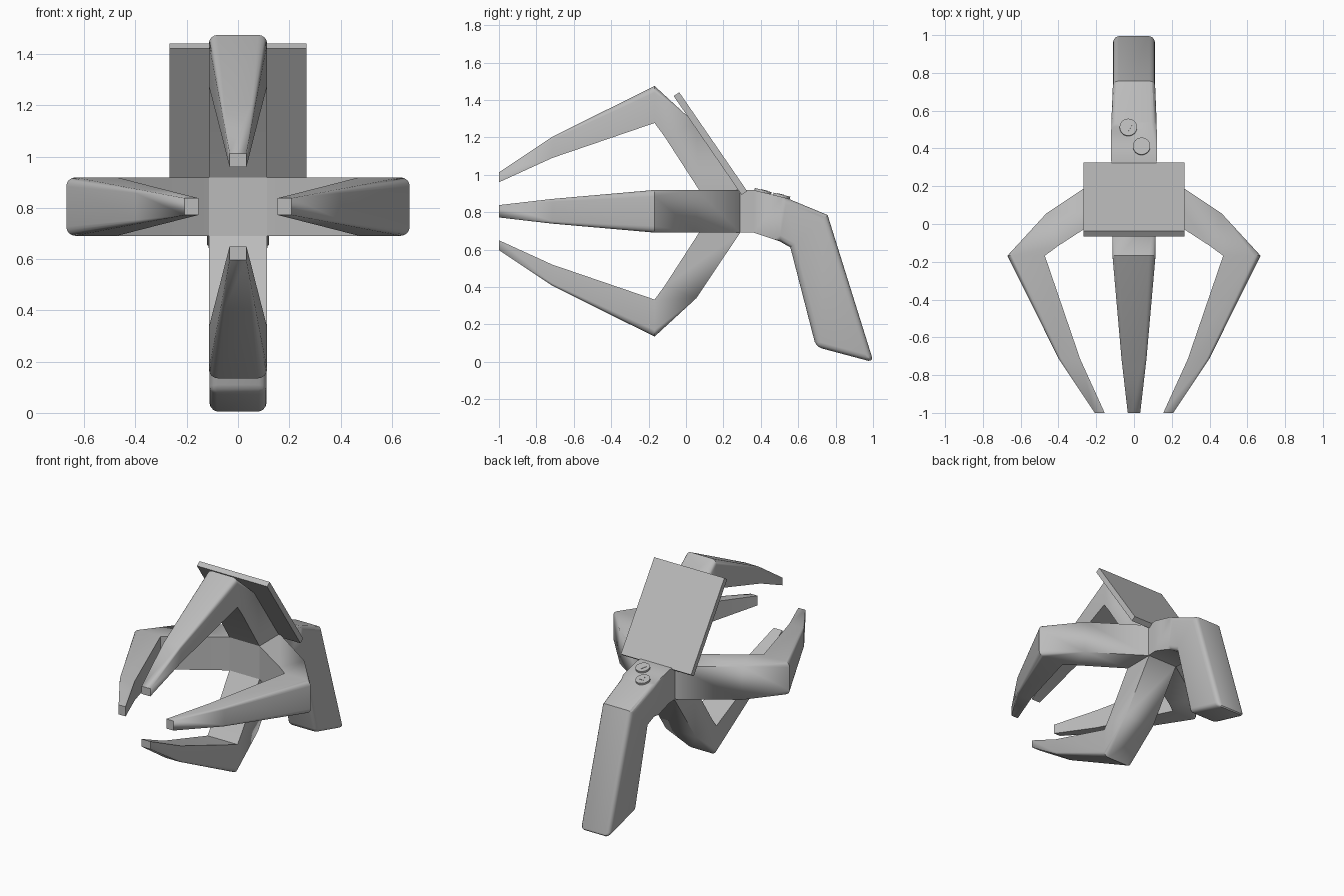
import bpy, bmesh, math
from mathutils import Vector, Matrix

if "Cube" in bpy.data.objects:
    bpy.data.objects.remove(bpy.data.objects["Cube"])

AXIS_Z = 0.805   # height of the hub axis
HALF = 0.114     # half thickness of the arms

grey = bpy.data.materials.new("mid grey")
grey.diffuse_color = (0.5, 0.5, 0.5, 1)
grey.use_nodes = True
grey.node_tree.nodes["Principled BSDF"].inputs["Base Color"].default_value = grey.diffuse_color


def finish(bm, name, smooth=None):
    bmesh.ops.remove_doubles(bm, verts=bm.verts, dist=1e-5)
    bmesh.ops.recalc_face_normals(bm, faces=bm.faces)
    mesh = bpy.data.meshes.new(name)
    bm.to_mesh(mesh)
    bm.free()
    mesh.materials.append(grey)
    ob = bpy.data.objects.new(name, mesh)
    bpy.context.collection.objects.link(ob)
    if smooth:
        bpy.ops.object.select_all(action='DESELECT')
        ob.select_set(True)
        bpy.context.view_layer.objects.active = ob
        bpy.ops.object.shade_smooth_by_angle(angle=math.radians(smooth))
    return ob


def loft(bm, rings, cap_start, cap_end):
    rows = [[bm.verts.new(p) for p in ring] for ring in rings]
    n = len(rows[0])
    for a, b in zip(rows, rows[1:]):
        for i in range(n):
            j = (i + 1) % n
            bm.faces.new((a[i], a[j], b[j], b[i]))
    if cap_start:
        bm.faces.new(rows[0])
    if cap_end:
        bm.faces.new(rows[-1])


def box(name, size, matrix):
    bm = bmesh.new()
    bmesh.ops.create_cube(bm, size=1, matrix=matrix @ Matrix.Diagonal((*size, 1)))
    return finish(bm, name)


# Claws: outer (radius, y), inner (radius, y), half width, corner rounding
SECTIONS = [
    ((0.114, 0.29), (0.114, 0.07), HALF, 0.0),
    ((0.465, 0.055), (0.40, -0.115), HALF, 0.0),
    ((0.67, -0.168), (0.472, -0.168), HALF, 0.035),
    ((0.398, -0.715), (0.285, -0.715), 0.066, 0.014),
    ((0.208, -1.0), (0.155, -1.0), 0.033, 0.0),
]


def claw(name, angle):
    ca, sa = math.cos(angle), math.sin(angle)
    rings = []
    for outer, inner, w, r in SECTIONS:
        o, i = Vector(outer), Vector(inner)
        d = (o - i).normalized()
        pts = [(i, w), (i, -w)]
        for side in (-1, 1):
            for k in range(5):
                t = math.pi / 8 * (k if side < 0 else 4 - k)
                pts.append((o - d * r * (1 - math.sin(t)),
                            side * (w - r * (1 - math.cos(t)))))
        rings.append([(p.x * ca - q * sa, p.y, AXIS_Z + p.x * sa + q * ca)
                      for p, q in pts])
    bm = bmesh.new()
    loft(bm, rings, False, True)
    finish(bm, name, 30)


for k, name in enumerate(("right_claw", "top_claw", "left_claw", "bottom_claw")):
    claw(name, k * math.pi / 2)

# Hub where the four claws meet
box("hub", (2 * HALF, 0.22, 2 * HALF), Matrix.Translation((0, 0.18, AXIS_Z)))

# Bent pistol grip: upper (y, z), lower (y, z), half width
GRIP = [
    ((0.29, 0.919), (0.29, 0.691), 0.118),
    ((0.36, 0.919), (0.36, 0.691), 0.122),
    ((0.54, 0.875), (0.50, 0.645), 0.12),
    ((0.757, 0.785), (0.558, 0.612), 0.112),
    ((1.003, -0.002), (0.695, 0.08), 0.112),
]
bm = bmesh.new()
loft(bm, [[(-w, *u), (w, *u), (w, *l), (-w, *l)] for u, l, w in GRIP], True, True)
bm.edges.ensure_lookup_table()
rounded = []
for e in bm.edges:
    a, b = (v.co for v in e.verts)
    along = a.x * b.x > 0 and abs(a.y - b.y) > 0.01
    at_end = max(a.z, b.z) < 0.1
    cross_section = a.x * b.x > 0 and abs(a.y - b.y) < 0.25 and \
        any(abs(a.y - u[0]) < 1e-4 and abs(b.y - l[0]) < 1e-4 or
            abs(b.y - u[0]) < 1e-4 and abs(a.y - l[0]) < 1e-4 for u, l, w in GRIP)
    if at_end or (along and not cross_section and min(a.y, b.y) > 0.45):
        rounded.append(e)
bmesh.ops.bevel(bm, geom=rounded, offset=0.03, segments=3, profile=0.5,
                affect='EDGES', clamp_overlap=False)
finish(bm, "grip", 30)

# Slanted screen plate
low, high = Vector((0, 0.312, 0.903)), Vector((0, -0.051, 1.431))
tilt = math.atan2(high.z - low.z, high.y - low.y)
box("screen", (0.534, (high - low).length, 0.036),
    Matrix.Translation((low + high) / 2) @ Matrix.Rotation(tilt, 4, 'X')
    @ Matrix.Rotation(math.pi, 4, 'Y'))

# Two round buttons with raised triangles on the sloped top of the grip
slope = Matrix.Rotation(-math.atan2(0.044, 0.18), 4, 'X')
for name, x, y, turn in (("front_button", 0.04, 0.41, 90), ("rear_button", -0.03, 0.51, -90)):
    z = 0.919 - (y - 0.36) * 0.044 / 0.18
    place = Matrix.Translation((x, y, z)) @ slope
    bm = bmesh.new()
    bmesh.ops.create_cone(bm, cap_ends=True, segments=32, radius1=0.046,
                          radius2=0.046, depth=0.024, matrix=place)
    finish(bm, name, 30)
    bm = bmesh.new()
    bmesh.ops.create_cone(bm, cap_ends=True, segments=3, radius1=0.024, radius2=0.024,
                          depth=0.004, matrix=place @ Matrix.Translation((0, 0, 0.012))
                          @ Matrix.Rotation(math.radians(turn - 90), 4, 'Z'))
    finish(bm, name + "_arrow")
